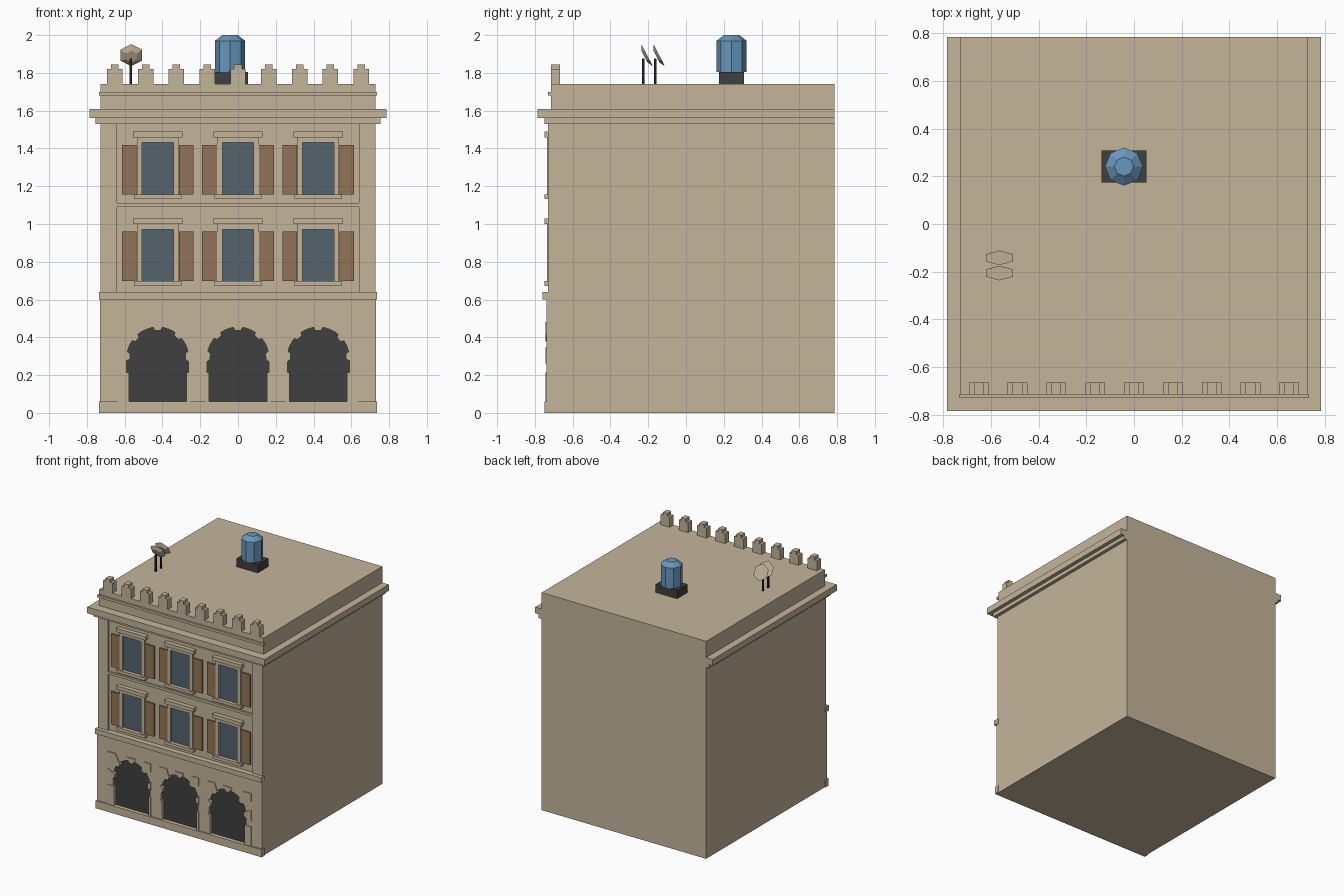
import bpy, bmesh, math
from mathutils import Matrix, Vector

old = bpy.data.objects.get("Cube")
if old:
    bpy.data.objects.remove(old, do_unlink=True)


def material(name, r, g, b):
    m = bpy.data.materials.new(name)
    m.use_nodes = True
    m.diffuse_color = (r, g, b, 1)
    m.node_tree.nodes["Principled BSDF"].inputs["Base Color"].default_value = (r, g, b, 1)
    return m


STONE = material("sandstone", 0.56, 0.46, 0.325)
WOOD = material("shutter_brown", 0.29, 0.175, 0.1)
GLASS = material("window_glass", 0.09, 0.125, 0.15)
DARK = material("dark_grey", 0.05, 0.05, 0.05)
BLUE = material("tank_blue", 0.14, 0.31, 0.51)
BLACK = material("pole_black", 0.015, 0.015, 0.015)


def finish(name, bm, mat):
    bmesh.ops.recalc_face_normals(bm, faces=bm.faces)
    mesh = bpy.data.meshes.new(name)
    bm.to_mesh(mesh)
    bm.free()
    mesh.materials.append(mat)
    ob = bpy.data.objects.new(name, mesh)
    bpy.context.collection.objects.link(ob)
    return ob


def prism(name, outline, y0, y1, mat):
    """Extrude an x-z outline from y0 to y1."""
    bm = bmesh.new()
    face = bm.faces.new([bm.verts.new((x, y0, z)) for x, z in outline])
    out = bmesh.ops.extrude_face_region(bm, geom=[face])
    moved = [g for g in out["geom"] if isinstance(g, bmesh.types.BMVert)]
    bmesh.ops.translate(bm, verts=moved, vec=(0, y1 - y0, 0))
    return finish(name, bm, mat)


def box(name, x0, x1, y0, y1, z0, z1, mat=STONE):
    return prism(name, [(x0, z0), (x1, z0), (x1, z1), (x0, z1)], y0, y1, mat)


def frustum(name, sides, r1, r2, depth, matrix, mat):
    bm = bmesh.new()
    bmesh.ops.create_cone(bm, cap_ends=True, segments=sides, radius1=r1, radius2=r2,
                          depth=depth, matrix=matrix)
    return finish(name, bm, mat)


WALL = -0.715   # plane of the recessed facade
BACK = 0.785
BAYS = (-0.425, 0, 0.425)

# Main block and the horizontal mouldings
box("main_block", -0.728, 0.728, WALL, BACK, 0, 1.74)
box("base_plinth", -0.735, 0.735, -0.75, WALL, 0, 0.06)
box("belt_course", -0.735, 0.735, -0.76, WALL, 0.6, 0.64)
box("floor_band", -0.728, 0.728, -0.73, WALL, 1.09, 1.11)
box("cornice_lower", -0.755, 0.755, -0.75, BACK, 1.53, 1.56)
box("cornice_upper", -0.785, 0.785, -0.785, BACK, 1.56, 1.61)
box("parapet_band", -0.735, 0.735, -0.73, WALL, 1.68, 1.7)
for side, s in (("right", -1), ("left", 1)):
    box("pilaster_" + side, *sorted((s * 0.64, s * 0.728)), -0.73, WALL, 0.64, 1.53)

# Ground floor wall, one outline running round the three arches
SPRING, HOLE = 0.29, 0.164
outline = [(-0.73, 0.05)]
for cx in BAYS:
    outline.append((cx - HOLE, 0.05))
    for i in range(17):
        a = math.pi * (1 - i / 16)
        outline.append((cx + HOLE * math.cos(a), SPRING + HOLE * math.sin(a)))
    outline.append((cx + HOLE, 0.05))
outline += [(0.73, 0.05), (0.73, 0.6), (-0.73, 0.6)]
prism("ground_floor_wall", outline, -0.738, WALL, STONE)


def arch_stone(name, cx, angle, inner, outer, w_left, w_right):
    """Wedge pointing at the arch centre, cut off by the square surround."""
    def edge(a):
        c, s = math.cos(a), math.sin(a)
        w = w_right if c > 0 else w_left
        t = min(w / max(abs(c), 1e-6), 0.19 / max(s, 1e-6))
        return (cx + t * c, SPRING + t * s)
    pts = [(cx + 0.148 * math.cos(angle + d), SPRING + 0.148 * math.sin(angle + d))
           for d in (inner, -inner)]
    pts.append(edge(angle - outer))
    if 0.5 < abs(math.cos(angle)) < 0.9:
        pts.append(edge(angle))
    pts.append(edge(angle + outer))
    prism(name, pts, -0.745, WALL, STONE)


for cx in BAYS:
    w_left = 0.21 if cx < 0 else 0.172
    w_right = 0.21 if cx > 0 else 0.172
    box("arch_opening", cx - 0.17, cx + 0.17, WALL - 0.004, WALL, 0.06, 0.46, DARK)
    box("arch_jamb", cx - w_left, cx - 0.153, -0.745, WALL, 0.06, 0.215)
    box("arch_jamb", cx + 0.153, cx + w_right, -0.745, WALL, 0.06, 0.215)
    right_corner = math.atan2(0.19, w_right)
    left_corner = math.pi - math.atan2(0.19, w_left)
    for a in (0.06, right_corner, math.pi / 2, left_corner, math.pi - 0.06):
        arch_stone("arch_stone", cx, a, 0.11, 0.2, w_left, w_right)

# Two floors of shuttered windows
for z in (0.697, 1.157):
    for cx in BAYS:
        top = z + 0.275
        box("window_glass", cx - 0.083, cx + 0.083, WALL - 0.004, WALL, z, top, GLASS)
        box("window_lintel", cx - 0.11, cx + 0.11, -0.735, WALL, top, top + 0.03)
        box("window_hood", cx - 0.13, cx + 0.13, -0.75, WALL, top + 0.027, top + 0.057)
        box("window_sill", cx - 0.125, cx + 0.125, -0.748, WALL, z - 0.024, z)
        for s in (-1, 1):
            box("window_jamb", *sorted((cx + s * 0.083, cx + s * 0.11)), -0.735, WALL, z, top)
            box("shutter", *sorted((cx + s * 0.112, cx + s * 0.19)), -0.728, WALL,
                z, z + 0.262, WOOD)

# Stepped merlons along the front of the roof
for i in range(9):
    cx = (i - 4) * 0.163
    prism("merlon", [(cx - 0.041, 1.74), (cx + 0.041, 1.74), (cx + 0.041, 1.82),
                     (cx + 0.02, 1.82), (cx + 0.02, 1.845), (cx - 0.02, 1.845),
                     (cx - 0.02, 1.82), (cx - 0.041, 1.82)], WALL, -0.666, STONE)

# Water tank on its stand
TX, TY = -0.042, 0.241
box("tank_stand", TX - 0.095, TX + 0.095, TY - 0.067, TY + 0.067, 1.74, 1.806, DARK)
frustum("water_tank", 8, 0.08, 0.08, 0.164, Matrix.Translation((TX, TY, 1.888)), BLUE)
frustum("tank_lid", 8, 0.08, 0.04, 0.03, Matrix.Translation((TX, TY, 1.985)), BLUE)

# Pair of tilted dishes on poles
axis = Vector((0, 0.105, 0.055)).to_track_quat("Z", "Y").to_matrix().to_4x4()
for y in (-0.213, -0.149):
    box("dish_pole", -0.574, -0.562, y - 0.02, y - 0.008, 1.74, 1.875, BLACK)
    place = Matrix.Translation((-0.565, y, 1.89)) @ axis
    frustum("dish", 6, 0.035, 0.066, 0.016, place, STONE)
